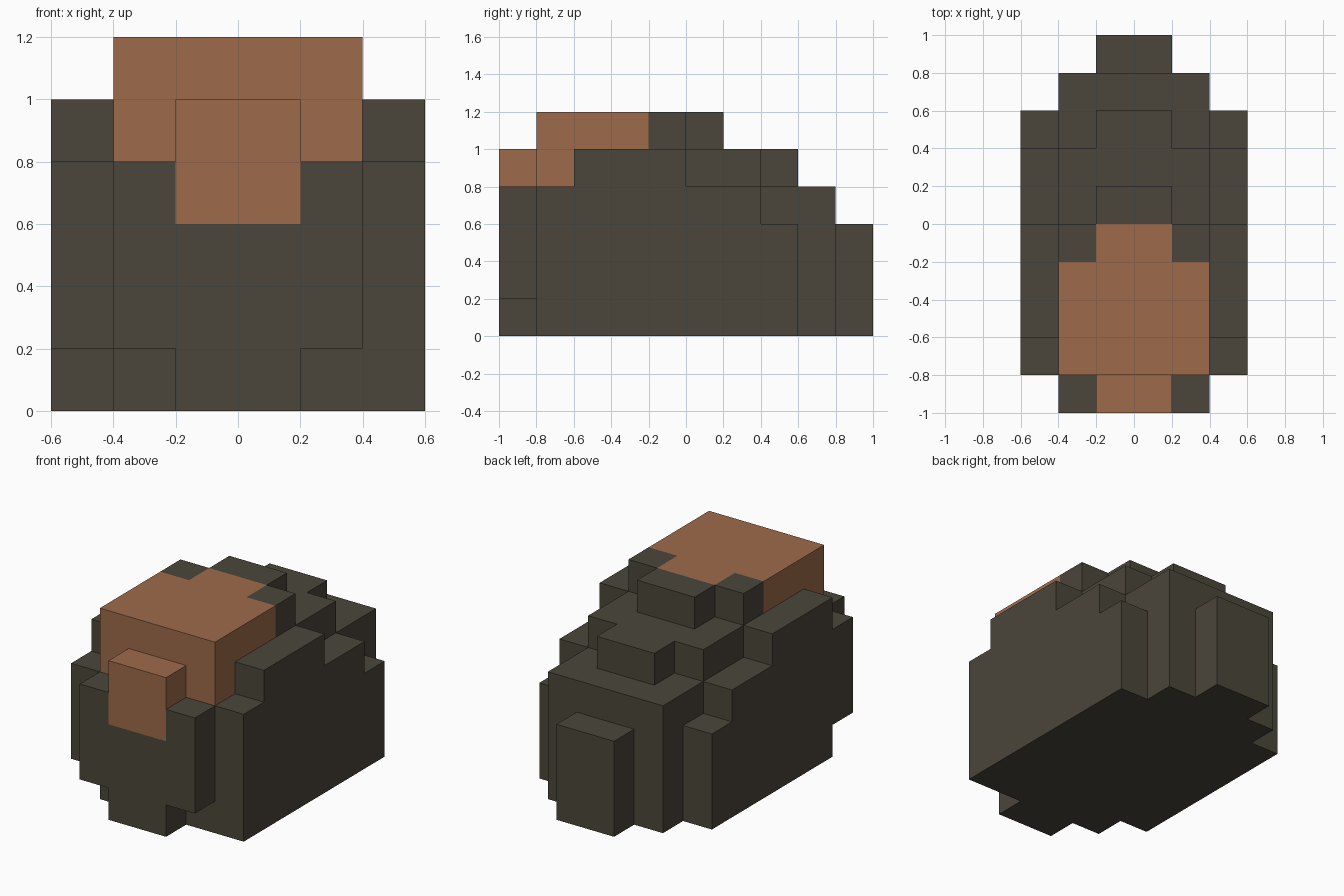
import bpy
import bmesh
from mathutils import Vector

if "Cube" in bpy.data.objects:
    bpy.data.objects.remove(bpy.data.objects["Cube"], do_unlink=True)

UNIT = 0.2  # edge length of one block


def material(name, rgb):
    mat = bpy.data.materials.new(name)
    mat.use_nodes = True
    mat.diffuse_color = (*rgb, 1)
    mat.node_tree.nodes["Principled BSDF"].inputs["Base Color"].default_value = (*rgb, 1)
    return mat


dark = material("dark olive grey", (0.070, 0.061, 0.043))
tan = material("tan skin", (0.337, 0.147, 0.069))

# Stepped height in blocks of each lengthwise strip, front to back
STRIPS = {
    "centre": [5, 6, 6, 6, 6, 6, 5, 5, 4, 3],
    "middle": [4, 6, 6, 6, 6, 5, 5, 4, 4, 0],
    "outer": [0, 4, 5, 5, 5, 4, 4, 3, 0, 0],
}
COLUMNS = ["outer", "middle", "centre", "centre", "middle", "outer"]


def part_of(strip, y, z):
    """Which part a block belongs to."""
    if strip == "centre" and y == 0 and z in (3, 4):
        return "snout"
    if strip != "outer" and y == 1 and z == 4:
        return "face"
    if z == 5 and 1 <= y <= {"centre": 4, "middle": 3, "outer": 0}[strip]:
        return "face"
    return "body"


# Fill the blocks
blocks = {}
for x, strip in enumerate(COLUMNS):
    for y, height in enumerate(STRIPS[strip]):
        for z in range(height):
            blocks[x, y, z] = part_of(strip, y, z)

# Undercuts: both lower front corners, and one notch on the right side
for notch in [(1, 0, 0), (4, 0, 0), (0, 1, 0)]:
    del blocks[notch]


def build_part(name, mat):
    """Outer shell of all blocks of one part, with flat areas merged."""
    bm = bmesh.new()
    for cell, part in blocks.items():
        if part != name:
            continue
        for axis in range(3):
            for side in (0, 1):
                beside = list(cell)
                beside[axis] += 2 * side - 1
                if tuple(beside) in blocks:
                    continue
                u, v = (axis + 1) % 3, (axis + 2) % 3
                corners = []
                for du, dv in [(0, 0), (1, 0), (1, 1), (0, 1)]:
                    p = Vector(cell)
                    p[axis] += side
                    p[u] += du
                    p[v] += dv
                    corners.append(bm.verts.new((p - Vector((3, 5, 0))) * UNIT))
                bm.faces.new(corners if side else corners[::-1])
    bmesh.ops.remove_doubles(bm, verts=bm.verts, dist=0.001)
    bmesh.ops.dissolve_limit(bm, angle_limit=0.02, verts=bm.verts, edges=bm.edges)
    mesh = bpy.data.meshes.new(name)
    bm.to_mesh(mesh)
    bm.free()
    mesh.materials.append(mat)
    bpy.context.collection.objects.link(bpy.data.objects.new(name, mesh))


build_part("body", dark)
build_part("face", tan)
build_part("snout", tan)
